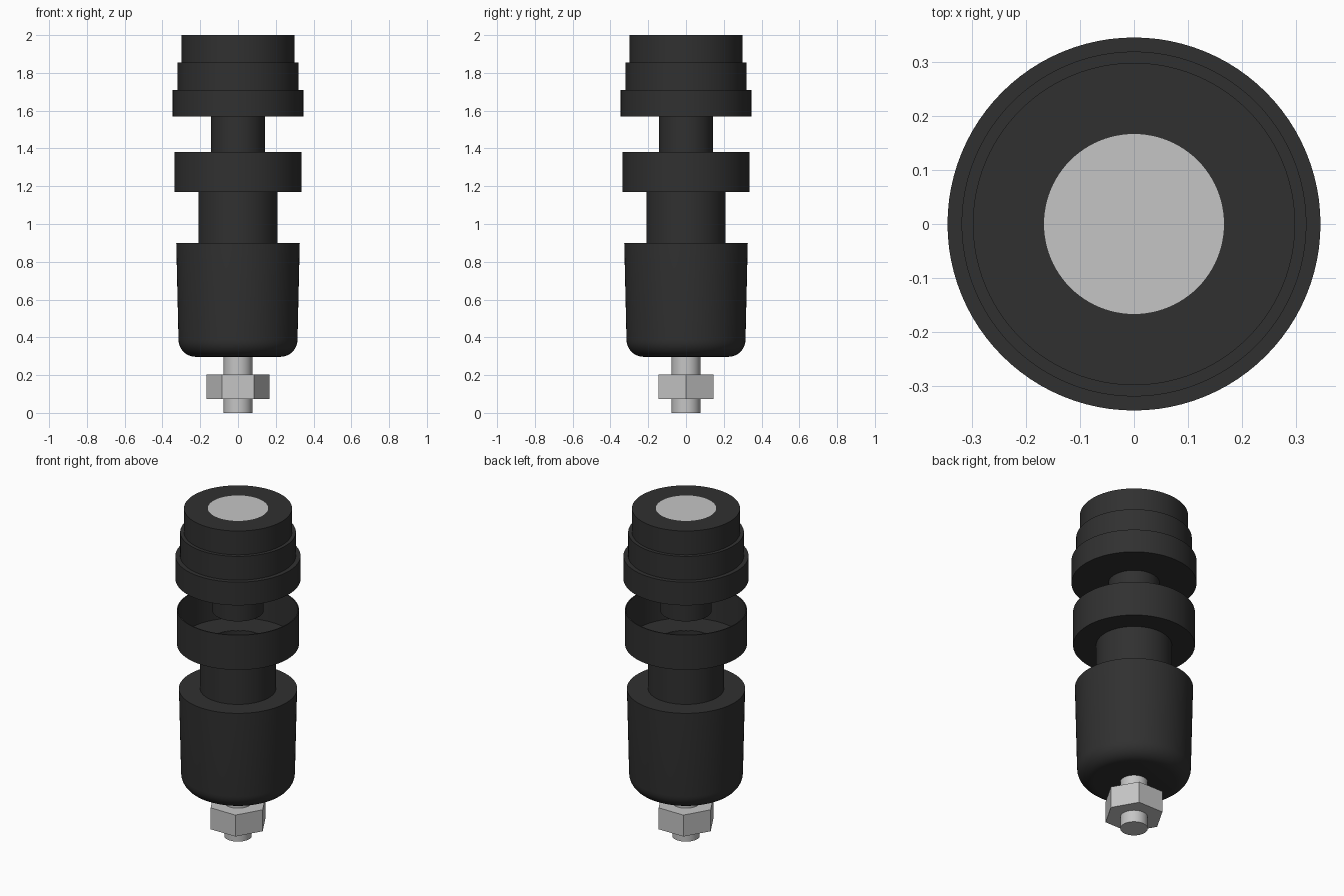
import bpy, bmesh, math

cube = bpy.data.objects.get("Cube")
if cube:
    bpy.data.objects.remove(cube, do_unlink=True)


def material(name, value):
    m = bpy.data.materials.new(name)
    m.use_nodes = True
    colour = (value, value, value, 1)
    m.diffuse_color = colour
    m.node_tree.nodes["Principled BSDF"].inputs["Base Color"].default_value = colour
    return m


black = material("black rubber", 0.03)
steel = material("steel grey", 0.56)


def lathe(name, profile, mats, steps=96, closed=False, smooth=True):
    """Turn (radius, height) points about z; closed profiles make hollow rings."""
    bm = bmesh.new()
    verts = [bm.verts.new((r, 0, z)) for r, z in profile]
    edges = [bm.edges.new(pair) for pair in zip(verts, verts[1:])]
    if closed:
        edges.append(bm.edges.new((verts[-1], verts[0])))
    bmesh.ops.spin(bm, geom=verts + edges, cent=(0, 0, 0), axis=(0, 0, 1),
                   angle=math.tau, steps=steps, use_duplicate=False)
    bmesh.ops.remove_doubles(bm, verts=bm.verts, dist=1e-5)
    bmesh.ops.recalc_face_normals(bm, faces=bm.faces)
    mesh = bpy.data.meshes.new(name)
    bm.to_mesh(mesh)
    bm.free()
    for m in mats:
        mesh.materials.append(m)
    ob = bpy.data.objects.new(name, mesh)
    bpy.context.collection.objects.link(ob)
    if smooth:
        bpy.ops.object.select_all(action="DESELECT")
        ob.select_set(True)
        bpy.context.view_layer.objects.active = ob
        bpy.ops.object.shade_smooth_by_angle(angle=math.radians(30))
    return ob


# Threaded shaft and hexagonal nut at the bottom
lathe("bolt_shaft", [(0, 0), (0.076, 0), (0.076, 0.31), (0, 0.31)], [steel])
lathe("hex_nut", [(0, 0.073), (0.167, 0.073), (0.167, 0.204), (0, 0.204)],
      [steel], steps=6, smooth=False)

# Tapered body with a rounded lower edge
corner = [(0.225 + 0.09 * math.sin(a), 0.387 - 0.09 * math.cos(a))
          for a in (math.radians(11.25 * i) for i in range(9))]
lathe("tapered_body", [(0, 0.297)] + corner + [(0.327, 0.9), (0, 0.9)], [black])

# Hollow neck carrying an open cup
lathe("neck_tube", [(0.167, 0.895), (0.21, 0.895), (0.21, 1.174), (0.167, 1.174)],
      [black], closed=True)
lathe("open_cup", [(0.168, 1.17), (0.337, 1.17), (0.337, 1.382), (0.331, 1.382),
                   (0.331, 1.176), (0.168, 1.176)], [black], closed=True)

# Upper stem and three-step head with a steel face set flush in its top
lathe("upper_stem", [(0, 1.375), (0.142, 1.375), (0.142, 1.58), (0, 1.58)], [black])
head = lathe("stepped_head", [(0, 1.568), (0.346, 1.568), (0.346, 1.71), (0.32, 1.71),
                              (0.32, 1.855), (0.299, 1.855), (0.299, 2.0),
                              (0.167, 2.0), (0, 2.0)], [black, steel])
for face in head.data.polygons:
    if face.center.z > 1.99 and face.center.xy.length < 0.167:
        face.material_index = 1
